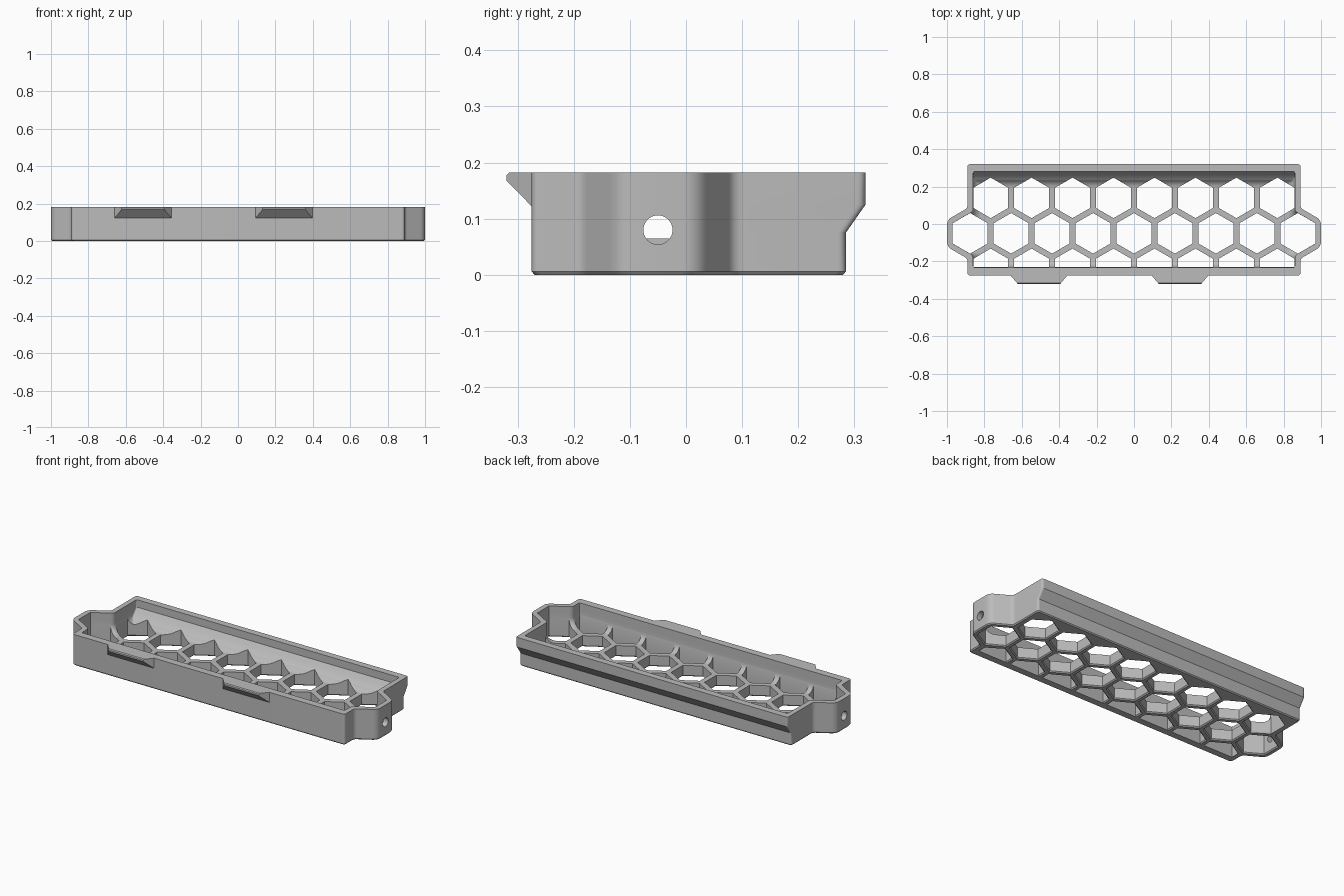
import bpy
import bmesh
import math
from mathutils import Matrix, Vector

if "Cube" in bpy.data.objects:
    bpy.data.objects.remove(bpy.data.objects["Cube"], do_unlink=True)

PITCH, ROW_Y, HEIGHT, FLOOR = 0.219, -0.05, 0.182, 0.065
ROW_STEP = PITCH * math.sqrt(3) / 2
TAN30 = math.tan(math.pi / 6)
WALL, COVE = 0.03, 0.05

grey = bpy.data.materials.new("plain grey")
grey.use_nodes = True
grey.diffuse_color = (0.5, 0.5, 0.5, 1)
grey.node_tree.nodes["Principled BSDF"].inputs["Base Color"].default_value = (0.5, 0.5, 0.5, 1)


def make_object(name, bm):
    bmesh.ops.recalc_face_normals(bm, faces=bm.faces)
    mesh = bpy.data.meshes.new(name)
    bm.to_mesh(mesh)
    bm.free()
    mesh.materials.append(grey)
    obj = bpy.data.objects.new(name, mesh)
    bpy.context.collection.objects.link(obj)
    return obj


def loft(bm, rings):
    """Skin a stack of (z, outline) rings and cap both ends."""
    loops = [[bm.verts.new((p[0], p[1], z)) for p in pts] for z, pts in rings]
    n = len(loops[0])
    for low, high in zip(loops, loops[1:]):
        for i in range(n):
            j = (i + 1) % n
            bm.faces.new((low[i], low[j], high[j], high[i]))
    bm.faces.new(loops[0][::-1])
    bm.faces.new(loops[-1])


def rounded(corners, steps=6):
    """Replace each (point, radius) corner with a soft arc."""
    out = []
    for i, (p, r) in enumerate(corners):
        a = (corners[i - 1][0] - p).normalized()
        b = (corners[(i + 1) % len(corners)][0] - p).normalized()
        d = r * math.tan((math.pi - a.angle(b)) / 2)
        for k in range(steps + 1):
            t = k / steps
            out.append(p + a * d * (1 - t) ** 2 + b * d * t ** 2)
    return out


def tray_outline(side, front, back, end, corner, bump):
    """Rectangle with half a hexagon bulging from each end."""
    flat = (end - 4 * PITCH) * TAN30
    root = flat + (end - side) * TAN30
    half = [(side, front, corner), (side, ROW_Y - root, 0.03),
            (end, ROW_Y - flat, bump), (end, ROW_Y + flat, bump),
            (side, ROW_Y + root, 0.03), (side, back, corner)]
    pts = [(Vector((x, y)), r) for x, y, r in half]
    pts += [(Vector((-x, y)), r) for x, y, r in reversed(half)]
    return rounded(pts)


# Outer block, with chamfered foot and overhanging back lip
def outer(inset, back):
    return tray_outline(0.89 - inset, -0.275 + inset, back - inset, 1 - inset, 0.015, 0.05)


bm = bmesh.new()
loft(bm, [(0, outer(0.005, 0.285)), (0.006, outer(0, 0.285)), (0.075, outer(0, 0.285)),
          (0.125, outer(0, 0.32)), (HEIGHT, outer(0, 0.32))])
tray = make_object("tray", bm)


# Cavity with a coved floor edge and a back wall that follows the lip
def inner(z):
    up = min(z - FLOOR, COVE)
    d = COVE - math.sqrt(COVE ** 2 - (COVE - up) ** 2)
    lip = min(max((z - 0.088) / 0.05, 0), 1)
    return tray_outline(0.89 - WALL - d, -0.232 + d, 0.243 + 0.037 * lip - d,
                        1 - WALL - d, 0.01, 0.02)


levels = [FLOOR + COVE * (1 - math.cos(math.radians(a))) for a in range(0, 91, 10)]
levels = sorted(levels + [0.088, 0.138, HEIGHT + 0.02])
bm = bmesh.new()
loft(bm, [(z, inner(z)) for z in levels])
cavity = make_object("cavity_cutter", bm)


# Honeycomb openings, trimmed at the walls
def hexagon(cx, cy, apothem):
    pts = []
    for k in range(6):
        a = math.radians(30 + 60 * k)
        r = apothem / math.cos(math.pi / 6)
        x, y = cx + r * math.cos(a), cy + r * math.sin(a)
        if cy != ROW_Y:
            x = min(max(x, -0.858), 0.858)
        pts.append((x, max(y, -0.231)))
    return pts


bm = bmesh.new()
for row, count in ((-1, 8), (0, 9), (1, 8)):
    for i in range(count):
        cx, cy = (i - (count - 1) / 2) * PITCH, ROW_Y + row * ROW_STEP
        loft(bm, [(-0.002, hexagon(cx, cy, 0.1015)), (0.006, hexagon(cx, cy, 0.0938)),
                  (HEIGHT + 0.03, hexagon(cx, cy, 0.0938))])
holes = make_object("honeycomb_cutter", bm)

# Screw holes through both ends
bm = bmesh.new()
for side in (-1, 1):
    bmesh.ops.create_cone(
        bm, cap_ends=True, segments=32, radius1=0.026, radius2=0.026, depth=0.12,
        matrix=Matrix.Translation((side * 0.99, ROW_Y, 0.08)) @ Matrix.Rotation(math.pi / 2, 4, 'Y'))
screws = make_object("screw_hole_cutter", bm)

# Cut the tray
bpy.context.view_layer.objects.active = tray
for cutter in (cavity, holes, screws):
    cutter.hide_render = True
    mod = tray.modifiers.new(cutter.name, 'BOOLEAN')
    mod.operation = 'DIFFERENCE'
    mod.solver = 'EXACT'
    mod.object = cutter
    bpy.ops.object.modifier_apply(modifier=mod.name)
    bpy.data.objects.remove(cutter, do_unlink=True)

bpy.ops.object.select_all(action='DESELECT')
tray.select_set(True)
bpy.ops.object.shade_smooth_by_angle(angle=math.radians(25))

# Tapered snap hooks on the front
for name, cx in (("right_hook", -0.508), ("left_hook", 0.246)):
    bm = bmesh.new()
    rings = []
    for y, low, high, half in ((-0.265, 0.122, HEIGHT, 0.152), (-0.275, 0.122, HEIGHT, 0.152),
                               (-0.315, 0.163, HEIGHT, 0.118), (-0.32, 0.168, 0.177, 0.114)):
        rings.append((-y, [(cx - half, low), (cx + half, low), (cx + half, high), (cx - half, high)]))
    loft(bm, rings)
    bmesh.ops.rotate(bm, verts=bm.verts, matrix=Matrix.Rotation(math.pi / 2, 3, 'X'))
    make_object(name, bm)
